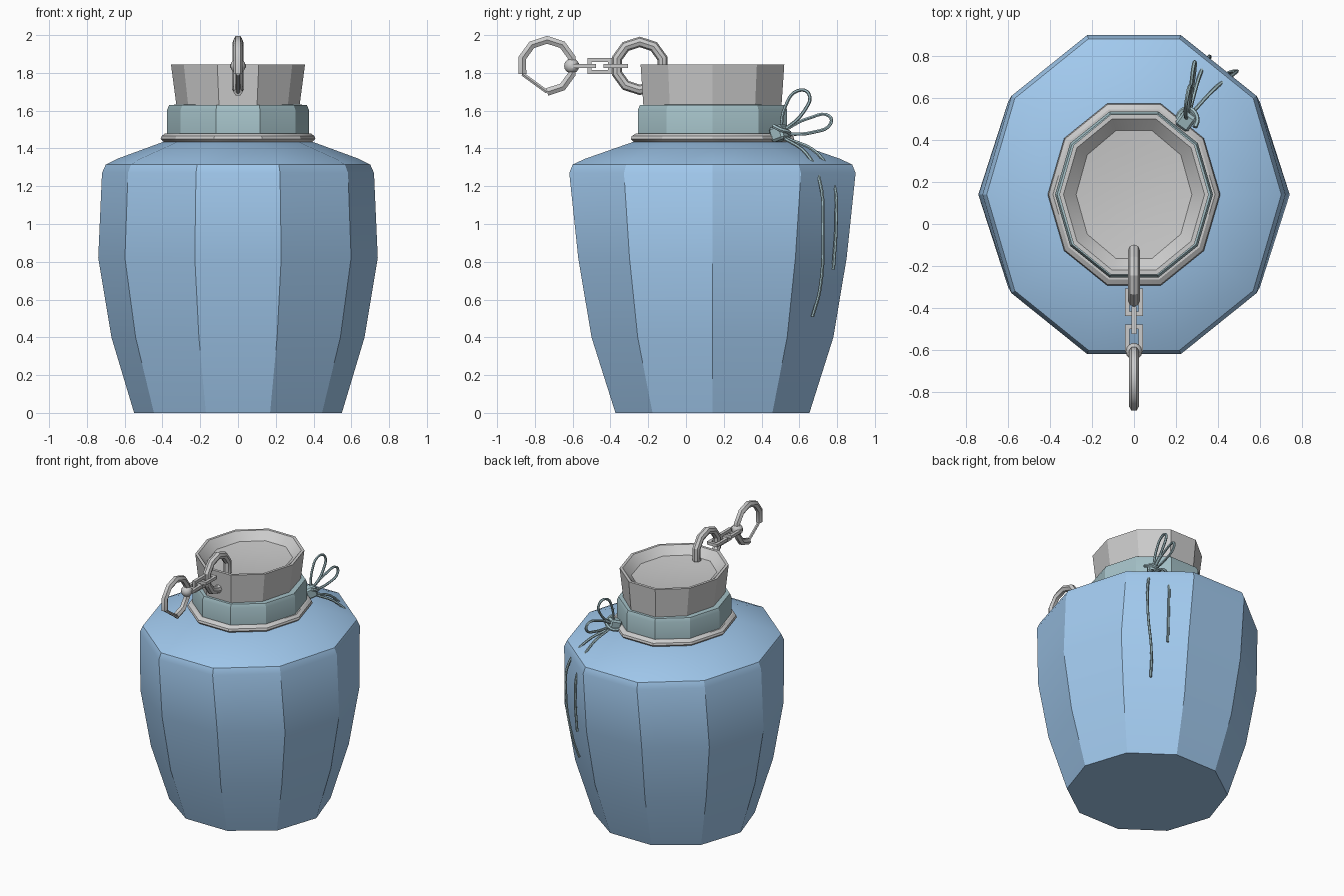
import bpy, bmesh
from math import pi, sin, cos, radians
from mathutils import Vector

if "Cube" in bpy.data.objects:
    bpy.data.objects.remove(bpy.data.objects["Cube"])

CY = 0.14   # jar axis in y


def material(name, rgb):
    m = bpy.data.materials.new(name)
    m.diffuse_color = (*rgb, 1)
    m.use_nodes = True
    m.node_tree.nodes["Principled BSDF"].inputs["Base Color"].default_value = m.diffuse_color
    return m


BLUE = material("blue_glaze", (0.36, 0.59, 0.86))
TEAL = material("teal_cloth", (0.37, 0.53, 0.57))


def finish(ob, mat=None, angle=30):
    bpy.ops.object.select_all(action='DESELECT')
    ob.select_set(True)
    bpy.context.view_layer.objects.active = ob
    if ob.type == 'CURVE':
        bpy.ops.object.convert(target='MESH')
        ob = bpy.context.object
    if mat:
        ob.data.materials.append(mat)
    bpy.ops.object.shade_smooth_by_angle(angle=radians(angle))
    return ob


def from_bmesh(name, bm, mat=None, angle=30):
    bmesh.ops.recalc_face_normals(bm, faces=bm.faces)
    me = bpy.data.meshes.new(name)
    bm.to_mesh(me)
    bm.free()
    ob = bpy.data.objects.new(name, me)
    bpy.context.collection.objects.link(ob)
    return finish(ob, mat, angle)


def lathe(name, profile, mat=None, n=10, angle=30):
    """Ten-sided slightly oval turning; profile rows are (x radius, y radius, z)."""
    bm = bmesh.new()
    rings = [[bm.verts.new((rx * cos(2 * pi * i / n), CY + ry * sin(2 * pi * i / n), z))
              for i in range(n)] for rx, ry, z in profile]
    for a, b in zip(rings, rings[1:]):
        for i in range(n):
            j = (i + 1) % n
            bm.faces.new((a[i], a[j], b[j], b[i]))
    bm.faces.new(rings[0])
    bm.faces.new(rings[-1])
    return from_bmesh(name, bm, mat, angle)


def tube(name, pts, radius, mat=None, smooth=False, res=1):
    cu = bpy.data.curves.new(name, 'CURVE')
    cu.dimensions = '3D'
    cu.bevel_depth = radius
    cu.bevel_resolution = res
    cu.use_fill_caps = True
    cu.resolution_u = 5
    if smooth:
        sp = cu.splines.new('BEZIER')
        sp.bezier_points.add(len(pts) - 1)
        for bp, p in zip(sp.bezier_points, pts):
            bp.co = p
            bp.handle_left_type = bp.handle_right_type = 'AUTO'
    else:
        sp = cu.splines.new('POLY')
        sp.points.add(len(pts) - 1)
        for q, p in zip(sp.points, pts):
            q.co = (*p, 1)
    ob = bpy.data.objects.new(name, cu)
    bpy.context.collection.objects.link(ob)
    return finish(ob, mat, 40)


def link(name, y, upright):
    """Square chain link made of four bars, flat or upright."""
    L, W, t = 0.065, 0.043, 0.022
    bm = bmesh.new()
    for s in (-1, 1):
        for c, size in (((s * (W - t / 2), 0), (t, 2 * L)),
                        ((0, s * (L - t / 2)), (2 * W - 2 * t, t))):
            vs = bmesh.ops.create_cube(bm, size=1)['verts']
            for v in vs:
                a, b, h = v.co.x * size[0] + c[0], v.co.y * size[1] + c[1], v.co.z * t
                v.co = (h, y + b, CHAIN_Z + a) if upright else (a, y + b, CHAIN_Z + h)
    return from_bmesh(name, bm)


# jar body
lathe("jar_body", [(.55, .54, 0), (.67, .673, .4), (.74, .747, .82), (.72, .797, 1.27),
                   (.70, .778, 1.315), (.64, .71, 1.345), (.395, .44, 1.435)], BLUE)
# neck flange
lathe("neck_flange", [(.37, .41, 1.42), (.395, .44, 1.435), (.41, .455, 1.45),
                      (.405, .45, 1.465), (.385, .425, 1.48)])
# cloth band
lathe("cloth_band", [(.375, .415, 1.475), (.375, .415, 1.605), (.365, .403, 1.63),
                     (.325, .36, 1.632)], TEAL)
# stopper with shallow dished top
lathe("stopper", [(.325, .384, 1.62), (.355, .40, 1.845), (.335, .378, 1.845),
                  (.275, .32, 1.79), (.15, .17, 1.775)])

# chain: ring through the stopper, three links, ball, clasp ring
CHAIN_Z = 1.837
bpy.ops.mesh.primitive_torus_add(major_segments=10, minor_segments=8, major_radius=.127,
                                 minor_radius=.028, location=(0, -.245, CHAIN_Z),
                                 rotation=(0, pi / 2, 0))
bpy.context.object.name = "stopper_ring"
finish(bpy.context.object)
for i, y in enumerate((-.372, -.457, -.542)):
    link(f"chain_link_{i + 1}", y, i == 1)
bpy.ops.mesh.primitive_uv_sphere_add(segments=12, ring_count=8, radius=.04,
                                     location=(0, -.605, CHAIN_Z))
bpy.context.object.name = "chain_ball"
finish(bpy.context.object, angle=60)
arc = [(0, -.735 + .138 * cos(radians(270 + 36 * k)), CHAIN_Z + .138 * sin(radians(270 + 36 * k)))
       for k in range(9)]
tube("clasp_ring", arc, .024)
tube("clasp_gate", [arc[-1], arc[0]], .011)

# knot: small turned block with a wrap
bm = bmesh.new()
bmesh.ops.create_cube(bm, size=1)
bmesh.ops.bevel(bm, geom=bm.edges[:], offset=.15, segments=1, affect='EDGES')
knot = from_bmesh("string_knot", bm, TEAL)
knot.location = (.25, .495, 1.48)
knot.scale = (.075, .085, .08)
knot.rotation_euler = (.3, 0, radians(-36))
tube("knot_wrap", [(.20, .48, 1.46), (.225, .535, 1.46), (.27, .545, 1.485), (.30, .50, 1.50),
                   (.29, .46, 1.52)], .012, TEAL, True)

# bow loops
tube("bow_loop_upper", [(.25, .50, 1.49), (.245, .525, 1.62), (.25, .59, 1.705), (.262, .65, 1.69),
                        (.268, .62, 1.59), (.255, .51, 1.49)], .009, TEAL, True)
tube("bow_loop_lower", [(.25, .51, 1.49), (.27, .65, 1.56), (.285, .76, 1.57), (.29, .765, 1.53),
                        (.28, .67, 1.485), (.255, .51, 1.475)], .009, TEAL, True)
# hanging string ends
tube("string_end_long", [(.26, .51, 1.46), (.38, .64, 1.37), (.47, .71, 1.22), (.485, .725, .97),
                         (.44, .71, .66), (.415, .67, .51)], .009, TEAL, True)
tube("string_end_short", [(.26, .52, 1.46), (.31, .70, 1.37), (.35, .785, 1.20), (.36, .795, 1.02),
                          (.355, .78, .76)], .009, TEAL, True)
